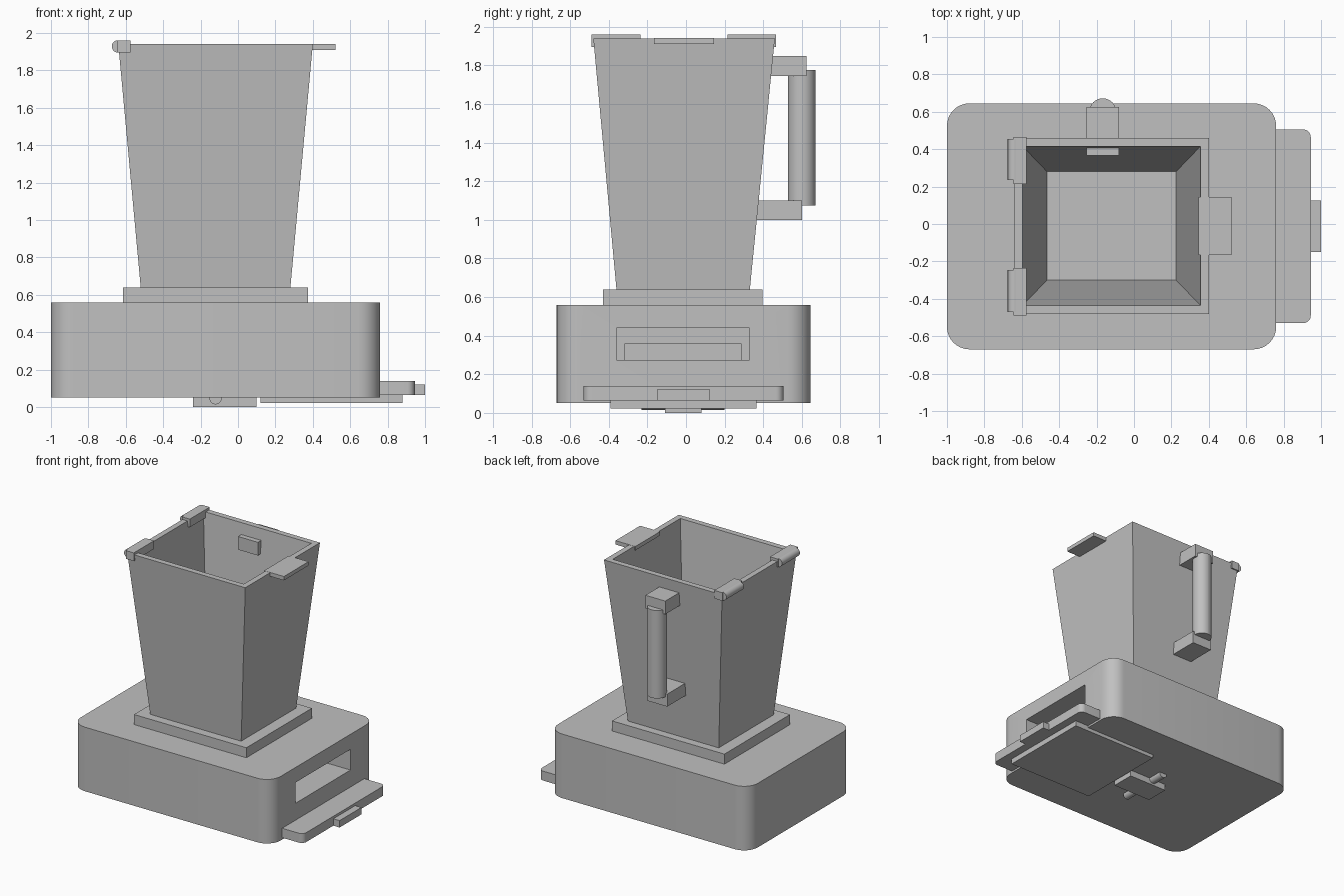
import bpy, bmesh, math

if "Cube" in bpy.data.objects:
    bpy.data.objects.remove(bpy.data.objects["Cube"])

grey = bpy.data.materials.new("light grey plastic")
grey.diffuse_color = (0.53, 0.53, 0.53, 1)
grey.use_nodes = True
grey.node_tree.nodes["Principled BSDF"].inputs["Base Color"].default_value = grey.diffuse_color


def rect(x0, x1, y0, y1, z, r=0.0, seg=8):
    """Horizontal rectangle as a point ring, optionally with rounded corners."""
    if r == 0:
        return [(x0, y0, z), (x1, y0, z), (x1, y1, z), (x0, y1, z)]
    ring = []
    corners = [(x1 - r, y1 - r), (x0 + r, y1 - r), (x0 + r, y0 + r), (x1 - r, y0 + r)]
    for q, (cx, cy) in enumerate(corners):
        for i in range(seg + 1):
            a = math.pi / 2 * (q + i / seg)
            ring.append((cx + r * math.cos(a), cy + r * math.sin(a), z))
    return ring


def loft(name, rings, loop=False, smooth=False):
    """Skin a stack of rings; cap both ends unless the stack closes on itself."""
    bm = bmesh.new()
    vs = [[bm.verts.new(p) for p in ring] for ring in rings]
    n = len(vs[0])
    pairs = list(zip(vs, vs[1:])) + ([(vs[-1], vs[0])] if loop else [])
    for a, b in pairs:
        for i in range(n):
            j = (i + 1) % n
            bm.faces.new((a[i], a[j], b[j], b[i]))
    if not loop:
        bm.faces.new(vs[0][::-1])
        bm.faces.new(vs[-1])
    bmesh.ops.recalc_face_normals(bm, faces=bm.faces)
    me = bpy.data.meshes.new(name)
    bm.to_mesh(me)
    bm.free()
    me.materials.append(grey)
    ob = bpy.data.objects.new(name, me)
    bpy.context.collection.objects.link(ob)
    if smooth:
        bpy.ops.object.select_all(action='DESELECT')
        ob.select_set(True)
        bpy.context.view_layer.objects.active = ob
        bpy.ops.object.shade_smooth_by_angle(angle=math.radians(30))
    return ob


def box(name, x0, x1, y0, y1, z0, z1, r=0.0):
    return loft(name, [rect(x0, x1, y0, y1, z0, r), rect(x0, x1, y0, y1, z1, r)], smooth=r > 0)


def rod_y(name, x, z, r, y0, y1):
    rings = [[(x + r * math.cos(i * math.pi / 12), y, z + r * math.sin(i * math.pi / 12))
              for i in range(24)] for y in (y0, y1)]
    return loft(name, rings, smooth=True)


def rod_z(name, x, y, r, z0, z1):
    return box(name, x - r, x + r, y - r, y + r, z0, z1, r * 0.999)


# Motor base with a stepped slot in its right side
base = box("base", -1, 0.76, -0.67, 0.645, 0.05, 0.56, 0.12)
for label, dims in (("slot_cutter", (0.55, 0.9, -0.36, 0.33, 0.275, 0.44)),
                    ("inner_slot_cutter", (0.3, 0.6, -0.315, 0.285, 0.275, 0.36))):
    cutter = box(label, *dims)
    cutter.hide_render = True
    cutter.hide_set(True)
    cut = base.modifiers.new(label, 'BOOLEAN')
    cut.operation = 'DIFFERENCE'
    cut.solver = 'EXACT'
    cut.object = cutter

# Collar that seats the jar
loft("collar", [rect(-0.615, 0.375, -0.43, 0.395, 0.56), rect(-0.615, 0.375, -0.43, 0.395, 0.64),
                rect(-0.49, 0.25, -0.33, 0.30, 0.64), rect(-0.49, 0.25, -0.33, 0.30, 0.56)], loop=True)

# Tapered open jar with thin walls, and the drive hub on its floor
loft("jar", [rect(-0.513, 0.273, -0.353, 0.323, 0.562), rect(-0.64, 0.40, -0.48, 0.46, 1.94),
             rect(-0.595, 0.355, -0.435, 0.415, 1.94), rect(-0.465, 0.225, -0.30, 0.28, 0.575)])
rod_z("drive_hub", -0.12, -0.01, 0.055, 0.57, 0.582)

# Handle: two brackets and a round grip
box("upper_bracket", -0.255, -0.08, 0.365, 0.625, 1.745, 1.85)
box("lower_bracket", -0.255, -0.08, 0.35, 0.60, 1.0, 1.10)
rod_z("grip", -0.167, 0.60, 0.072, 1.075, 1.775)

# Rim: pouring tab on the right, two hinge clips on the left
box("rim_tab", 0.345, 0.52, -0.165, 0.145, 1.91, 1.941)
for side, y0, y1 in (("front", -0.49, -0.235), ("back", 0.215, 0.465)):
    box(side + "_clip", -0.645, -0.575, y0, y1, 1.895, 1.96)
    rod_y(side + "_hinge", -0.642, 1.928, 0.033, y0 + 0.02, y1 - 0.01)

# Sliding tray with its pull tab
box("tray", 0.65, 0.945, -0.53, 0.505, 0.065, 0.14, 0.04)
box("pull_tab", 0.93, 1.0, -0.15, 0.125, 0.065, 0.12)

# Underside: cover plate, latch and cross pin
box("cover_plate", 0.12, 0.88, -0.39, 0.365, 0.022, 0.07)
box("latch", -0.24, 0.10, -0.11, 0.08, 0.0, 0.06)
rod_y("cross_pin", -0.12, 0.047, 0.033, -0.23, 0.20)
